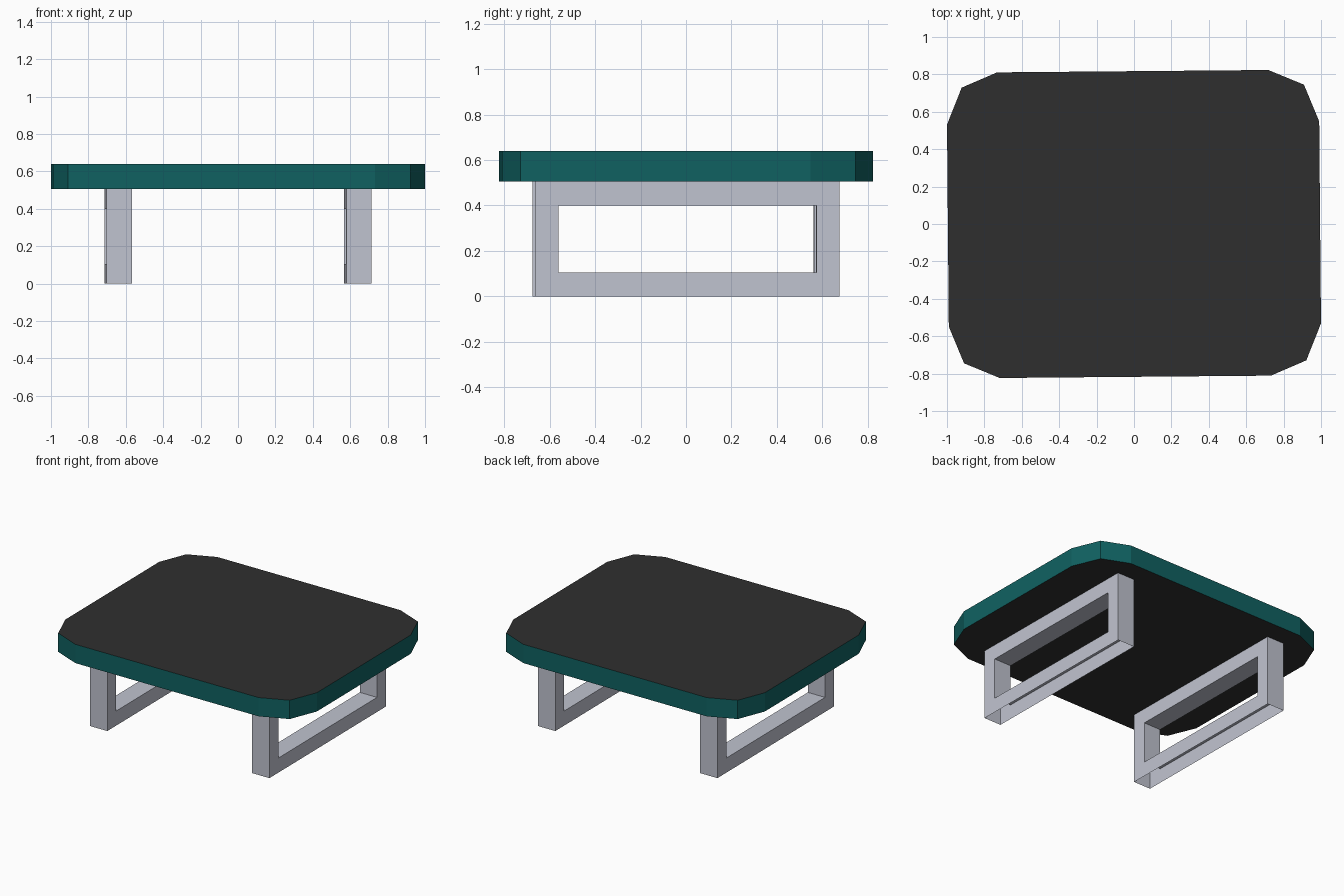
import bpy, bmesh
from math import radians
from mathutils import Matrix

cube = bpy.data.objects.get("Cube")
if cube:
    bpy.data.objects.remove(cube, do_unlink=True)

TURN = Matrix.Rotation(radians(0.5), 4, "Z")  # whole table is turned slightly
LEG_TOP = 0.505
SLAB_TOP = 0.64


def material(name, rgb):
    mat = bpy.data.materials.new(name)
    mat.use_nodes = True
    mat.diffuse_color = (*rgb, 1)
    mat.node_tree.nodes["Principled BSDF"].inputs["Base Color"].default_value = (*rgb, 1)
    return mat


def finish(name, bm, mats):
    bm.transform(TURN)
    mesh = bpy.data.meshes.new(name)
    bm.to_mesh(mesh)
    bm.free()
    for mat in mats:
        mesh.materials.append(mat)
    obj = bpy.data.objects.new(name, mesh)
    bpy.context.collection.objects.link(obj)
    return obj


dark = material("charcoal", (0.028, 0.028, 0.028))
teal = material("teal edge", (0.005, 0.12, 0.12))
metal = material("pale grey metal", (0.53, 0.55, 0.63))

# Table top: one chamfered corner mirrored round into a twelve-sided slab
corner = [(0.995, 0.54), (0.915, 0.737), (0.725, 0.817)]
half = corner + [(-x, y) for x, y in reversed(corner)]
outline = half + [(-x, -y) for x, y in half]
bm = bmesh.new()
base = bm.faces.new([bm.verts.new((x, y, LEG_TOP)) for x, y in outline])
top = bmesh.ops.extrude_face_region(bm, geom=[base], use_keep_orig=True)
bmesh.ops.translate(bm, vec=(0, 0, SLAB_TOP - LEG_TOP),
                    verts=[v for v in top["geom"] if isinstance(v, bmesh.types.BMVert)])
bmesh.ops.recalc_face_normals(bm, faces=bm.faces)
for face in bm.faces:
    face.material_index = 0 if abs(face.normal.z) > 0.5 else 1
finish("table_top", bm, [dark, teal])


# Legs: hollow rectangular frames, open along the outer top and bottom
def rectangle(bm, x, y, low, high):
    return [bm.verts.new((x, s, z)) for s, z in ((-y, low), (y, low), (y, high), (-y, high))]


def leg_frame(name, centre):
    bm = bmesh.new()
    rings = []
    for x in (centre - 0.068, centre + 0.068):
        rings.append((rectangle(bm, x, 0.67, 0, LEG_TOP),
                      rectangle(bm, x, 0.568, 0.105, 0.4)))
    (out_a, in_a), (out_b, in_b) = rings
    for i in range(4):
        j = (i + 1) % 4
        bm.faces.new((out_a[j], out_a[i], in_a[i], in_a[j]))
        bm.faces.new((out_b[i], out_b[j], in_b[j], in_b[i]))
        bm.faces.new((in_a[j], in_a[i], in_b[i], in_b[j]))
        if i % 2:
            bm.faces.new((out_a[i], out_a[j], out_b[j], out_b[i]))
    bmesh.ops.recalc_face_normals(bm, faces=bm.faces)
    finish(name, bm, [metal])


for side, centre in (("left", 0.641), ("right", -0.641)):
    leg_frame(side + "_leg_frame", centre)
